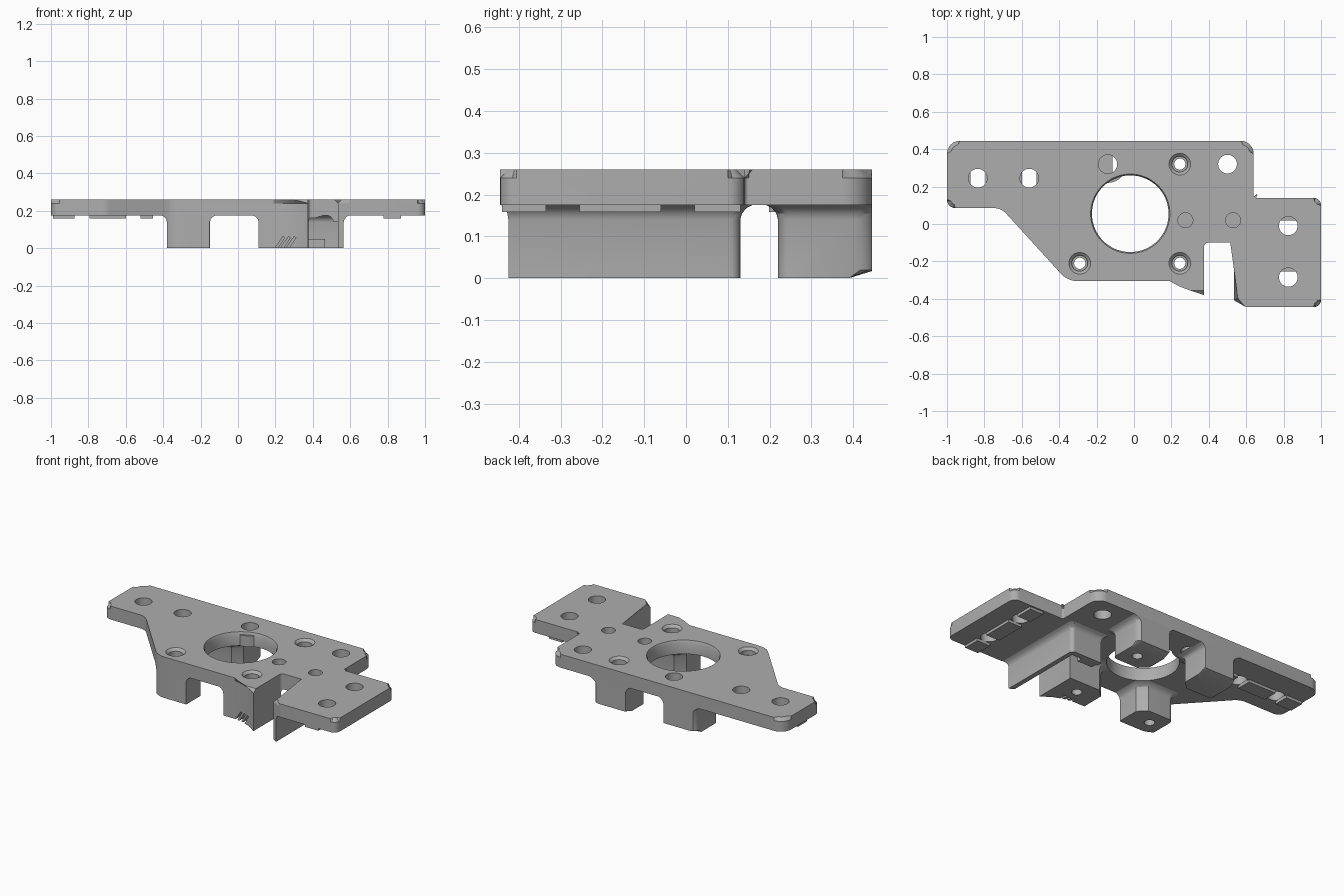
import bpy, bmesh, math
from mathutils import Vector, Matrix

cube = bpy.data.objects.get("Cube")
if cube:
    bpy.data.objects.remove(cube)

grey = bpy.data.materials.new("plain grey")
grey.use_nodes = True
grey.diffuse_color = (0.42, 0.42, 0.42, 1)
grey.node_tree.nodes["Principled BSDF"].inputs["Base Color"].default_value = grey.diffuse_color

BOTTOM, TOP, CHAMFER = 0.175, 0.26, 0.02
BORE = (-0.02, 0.055)


def finish(name, bm):
    bmesh.ops.recalc_face_normals(bm, faces=bm.faces)
    mesh = bpy.data.meshes.new(name)
    bm.to_mesh(mesh)
    bm.free()
    mesh.materials.append(grey)
    obj = bpy.data.objects.new(name, mesh)
    bpy.context.collection.objects.link(obj)
    return obj


def loft(bm, rings):
    """Skin a stack of equal-length rings and cap both ends."""
    loops = [[bm.verts.new(p) for p in ring] for ring in rings]
    n = len(loops[0])
    for a, b in zip(loops, loops[1:]):
        for i in range(n):
            bm.faces.new((a[i], a[(i + 1) % n], b[(i + 1) % n], b[i]))
    bm.faces.new(loops[0][::-1])
    bm.faces.new(loops[-1])


def prism(name, outline, z0, z1):
    bm = bmesh.new()
    loft(bm, [[(x, y, z) for x, y in outline] for z in (z0, z1)])
    return finish(name, bm)


def turned(name, centre, profile, sides=40):
    """Round part or cutter from (radius, height) pairs."""
    bm = bmesh.new()
    angles = [math.tau * i / sides for i in range(sides)]
    loft(bm, [[(centre[0] + r * math.cos(a), centre[1] + r * math.sin(a), z)
               for a in angles] for r, z in profile])
    return finish(name, bm)


def box(name, x0, x1, y0, y1, z0, z1):
    return prism(name, [(x0, y0), (x1, y0), (x1, y1), (x0, y1)], z0, z1)


def boolean(obj, tool, mode="DIFFERENCE", keep=False):
    tool.hide_render = True
    mod = obj.modifiers.new("cut", "BOOLEAN")
    mod.operation, mod.object, mod.solver = mode, tool, "EXACT"
    bpy.context.view_layer.objects.active = obj
    bpy.ops.object.modifier_apply(modifier=mod.name)
    if not keep:
        bpy.data.objects.remove(tool)


def rounded(corners, steps=6):
    """Round each (x, y, radius) corner of a polygon."""
    pts = []
    for i, (x, y, r) in enumerate(corners):
        p = Vector((x, y))
        if r == 0:
            pts.append((x, y))
            continue
        u = (Vector(corners[i - 1][:2]) - p).normalized()
        v = (Vector(corners[(i + 1) % len(corners)][:2]) - p).normalized()
        half = u.angle(v) / 2
        t = r / math.tan(half)
        c = p + (u + v).normalized() * (r / math.sin(half))
        start, end = p + u * t - c, p + v * t - c
        sweep = start.angle_signed(end)
        for k in range(steps + 1):
            d = start.copy()
            d.rotate(Matrix.Rotation(-sweep * k / steps, 2))
            pts.append(tuple(c + d))
    return pts


# Plate outline, counter-clockwise from the back left corner
outline = rounded([
    (-1, 0.445, 0.07), (-1, 0.085, 0.045), (-0.71, 0.085, 0.09), (-0.355, -0.305, 0.12),
    (0.19, -0.305, 0), (0.25, -0.315, 0), (0.31, -0.338, 0), (0.375, -0.38, 0),
    (0.375, -0.1, 0.02), (0.535, -0.1, 0), (0.535, -0.408, 0), (0.60, -0.445, 0.03),
    (1, -0.445, 0.04), (1, 0.14, 0.04), (0.64, 0.14, 0.01), (0.64, 0.445, 0.07)])

# Plate with a chamfered upper rim, left sharp around the slot
bm = bmesh.new()
loft(bm, [[(x, y, z) for x, y in outline] for z in (BOTTOM, TOP)])


def in_slot(v):
    return 0.37 < v.co.x < 0.54 and -0.39 < v.co.y < -0.09


rim = [e for e in bm.edges if all(v.co.z > 0.25 for v in e.verts)
       and not (all(in_slot(v) for v in e.verts))]
bmesh.ops.bevel(bm, geom=rim, offset=CHAMFER, segments=1, affect="EDGES", clamp_overlap=False)
plate = finish("plate", bm)

# Central bore with a softened rim
bore_profile = [(0.205, -0.1), (0.205, TOP - 0.015), (0.212, TOP), (0.212, 0.3)]
boolean(plate, turned("bore_cutter", BORE, bore_profile, 72))

# Through holes, blind holes and countersunk screw holes
bolts = [(-0.835, 0.245), (-0.56, 0.245), (-0.14, 0.32), (0.5, 0.32), (0.825, -0.01), (0.825, -0.285)]
screws = [(0.245, 0.32), (0.245, -0.21), (-0.29, -0.21)]
for c in bolts:
    boolean(plate, turned("bolt_cutter", c, [(0.05, 0), (0.05, 0.3)]))
for c in [(0.275, 0.02), (0.53, 0.02)]:
    boolean(plate, turned("blind_cutter", c, [(0.04, 0.21), (0.04, 0.3)]))
screw_profile = [(0.03, -0.1), (0.03, 0.215), (0.042, 0.215), (0.042, 0.245), (0.058, TOP), (0.058, 0.3)]
for c in screws:
    boolean(plate, turned("screw_cutter", c, screw_profile))

# Boss that keeps material around the bolt hole beside the bore
boss = turned("bolt_boss", bolts[2], [(0.1, BOTTOM), (0.1, 0.245)])
boolean(boss, turned("bolt_cutter", bolts[2], [(0.05, 0), (0.05, 0.3)]))

# Legs and walls flare into the plate and are trimmed to its outline
trim = prism("outline_trim", outline, -0.1, 0.4)
FLARE = [(0, 0), (0.02, 0), (0.14, 0), (0.155, 0.004), (0.168, 0.015), (0.178, 0.035)]


def pillar(name, shape, back_limit=None):
    cx = (min(p[0] for p in shape) + max(p[0] for p in shape)) / 2
    cy = (min(p[1] for p in shape) + max(p[1] for p in shape)) / 2
    rings = []
    for z, f in FLARE:
        ring = [(x + math.copysign(f, x - cx), y + math.copysign(f, y - cy), z) for x, y in shape]
        if z == 0 and back_limit:
            ring = [(x, min(y, back_limit), z) for x, y, z in ring]
        rings.append(ring)
    bm = bmesh.new()
    loft(bm, rings)
    obj = finish(name, bm)
    boolean(obj, trim, "INTERSECT", keep=True)
    return obj


def leg_shape(sx, sy, outer_x, outer_y):
    corners = [(0.13, 0.215, 0), (0.18, 0.165, 0), (outer_x, 0.165, 0.03),
               (outer_x, outer_y, 0.05), (0.13, outer_y, 0.02)]
    corners = [(BORE[0] + sx * x, BORE[1] + sy * y, r) for x, y, r in corners]
    return rounded(corners if sx * sy > 0 else corners[::-1])


legs = [pillar("back_left_leg", leg_shape(1, 1, 0.36, 0.40), 0.39),
        pillar("back_right_leg", leg_shape(-1, 1, 0.36, 0.40), 0.39),
        pillar("front_right_leg", leg_shape(-1, -1, 0.36, 0.372)),
        pillar("front_left_leg", leg_shape(1, -1, 0.45, 0.53))]
for leg in legs:
    boolean(leg, turned("bore_cutter", BORE, bore_profile, 72))
for leg, c in zip((legs[0], legs[3], legs[2]), screws):
    boolean(leg, turned("screw_cutter", c, [(0.03, -0.1), (0.03, 0.3)]))

# Three slanted grooves low on the front left leg
for i in range(3):
    groove = box("groove_cutter", -0.006, 0.006, -0.08, 0.06, -0.045, 0.035)
    groove.matrix_world = Matrix.Translation((0.225 + 0.03 * i, -0.34, 0.03)) @ Matrix.Rotation(0.6, 4, "Y")
    boolean(legs[3], groove)

# Guard wall beside the slot, its return at the back and a low lip
pillar("guard_wall", rounded([(0.51, -0.43, 0), (0.565, -0.43, 0), (0.565, 0.13, 0.025),
                              (0.535, 0.13, 0), (0.535, -0.1, 0), (0.51, -0.1, 0)]))
pillar("guard_return", [(0.35, 0.095), (0.545, 0.095), (0.545, 0.13), (0.35, 0.13)])
box("guard_lip", 0.36, 0.465, 0.06, 0.10, 0, 0.05)
bpy.data.objects.remove(trim)

# Locating keys under both wings, broken around the bolts
for a, b in [(-0.99, -0.875), (-0.795, -0.6), (-0.52, -0.455)]:
    box("right_wing_key", a, b, 0.198, 0.292, 0.158, 0.18)
for a, b in [(-0.44, -0.335), (-0.255, -0.06), (0.02, 0.13)]:
    box("left_wing_key", 0.778, 0.872, a, b, 0.158, 0.18)

# Smooth the round surfaces and keep the edges crisp
for obj in bpy.context.scene.objects:
    if obj.type == "MESH" and grey.name in obj.data.materials:
        bpy.ops.object.select_all(action="DESELECT")
        obj.select_set(True)
        bpy.context.view_layer.objects.active = obj
        bpy.ops.object.shade_smooth_by_angle(angle=math.radians(28))
